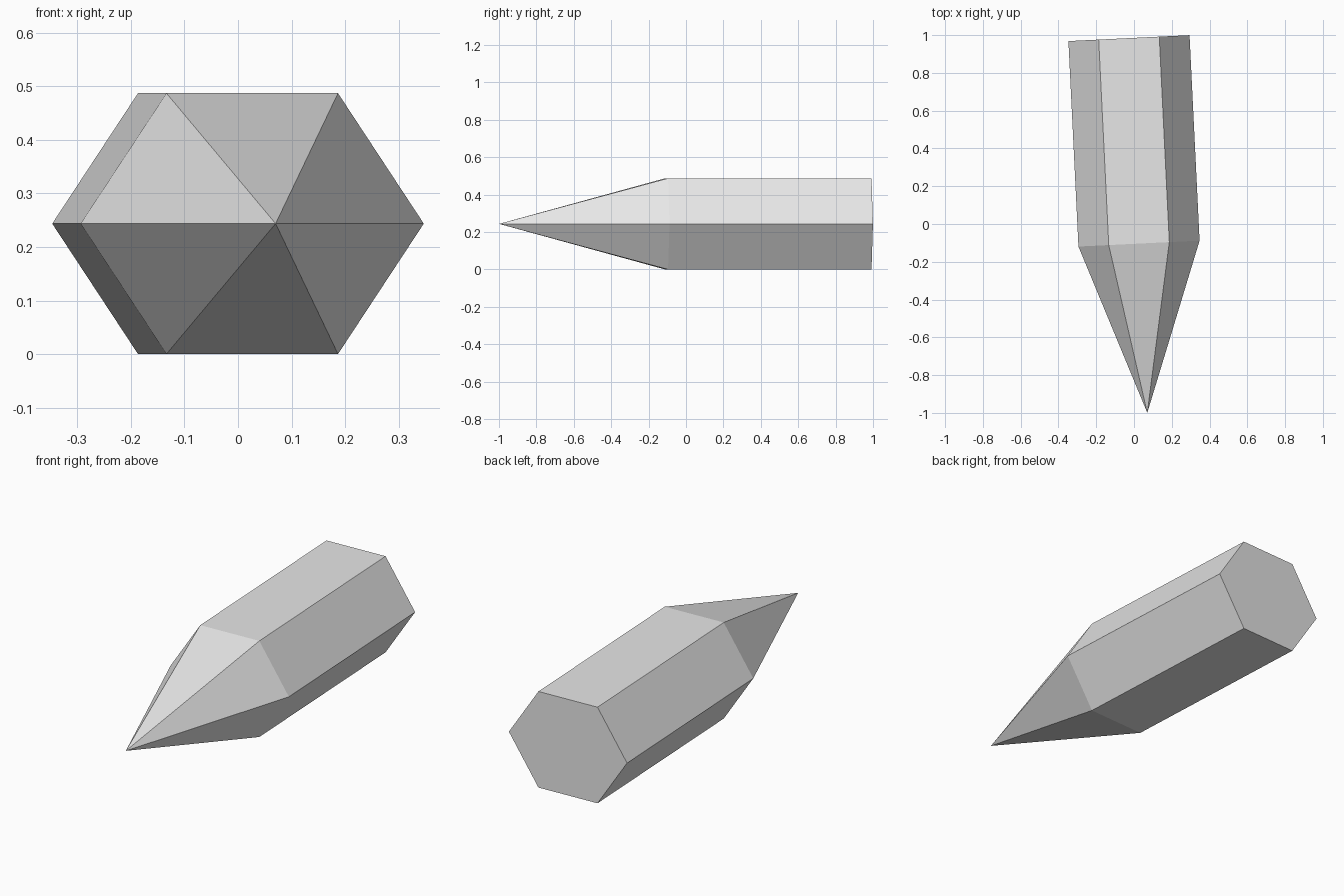
import bpy, bmesh, math
from mathutils import Matrix, Vector

if "Cube" in bpy.data.objects:
    bpy.data.objects.remove(bpy.data.objects["Cube"])

RADIUS, HALF_HEIGHT = 0.321, 0.2437   # slightly squashed hexagon
BODY, TIP = 1.089, 0.897              # body length, point length
TILT = 0.0488                         # small turn about the vertical

grey = bpy.data.materials.new("light grey")
grey.diffuse_color = (0.8, 0.8, 0.8, 1)
grey.use_nodes = True
grey.node_tree.nodes["Principled BSDF"].inputs["Base Color"].default_value = grey.diffuse_color

# Six-sided body, lying along y
bm = bmesh.new()
bmesh.ops.create_cone(bm, cap_ends=True, segments=6, radius1=RADIUS,
                      radius2=RADIUS, depth=BODY,
                      matrix=Matrix.Rotation(math.radians(90), 4, 'X'))
bm.normal_update()

# Put a corner on each side, then squash to the section height
if max(v.co.x for v in bm.verts) < RADIUS - 0.001:
    bmesh.ops.rotate(bm, verts=bm.verts[:], cent=(0, 0, 0),
                     matrix=Matrix.Rotation(math.radians(30), 3, 'Y'))
top = max(v.co.z for v in bm.verts)
bmesh.ops.scale(bm, verts=bm.verts[:], vec=(1, 1, HALF_HEIGHT / top))

# Front cap drawn out into the point
bm.normal_update()
cap = min(bm.faces, key=lambda f: f.calc_center_median().y)
point = bmesh.ops.poke(bm, faces=[cap])["verts"][0]
point.co = Vector((0, -BODY / 2 - TIP, 0))

# Turn, then centre on the axes and stand on the ground
bmesh.ops.rotate(bm, verts=bm.verts[:], cent=(0, 0, 0),
                 matrix=Matrix.Rotation(TILT, 3, 'Z'))
lo = Vector([min(v.co[i] for v in bm.verts) for i in range(3)])
hi = Vector([max(v.co[i] for v in bm.verts) for i in range(3)])
mid = (lo + hi) / 2
bmesh.ops.translate(bm, verts=bm.verts[:], vec=(-mid.x, -mid.y, -lo.z))
bmesh.ops.recalc_face_normals(bm, faces=bm.faces[:])

mesh = bpy.data.meshes.new("pointed_crystal")
bm.to_mesh(mesh)
bm.free()
mesh.materials.append(grey)
bpy.context.collection.objects.link(bpy.data.objects.new("pointed_crystal", mesh))
